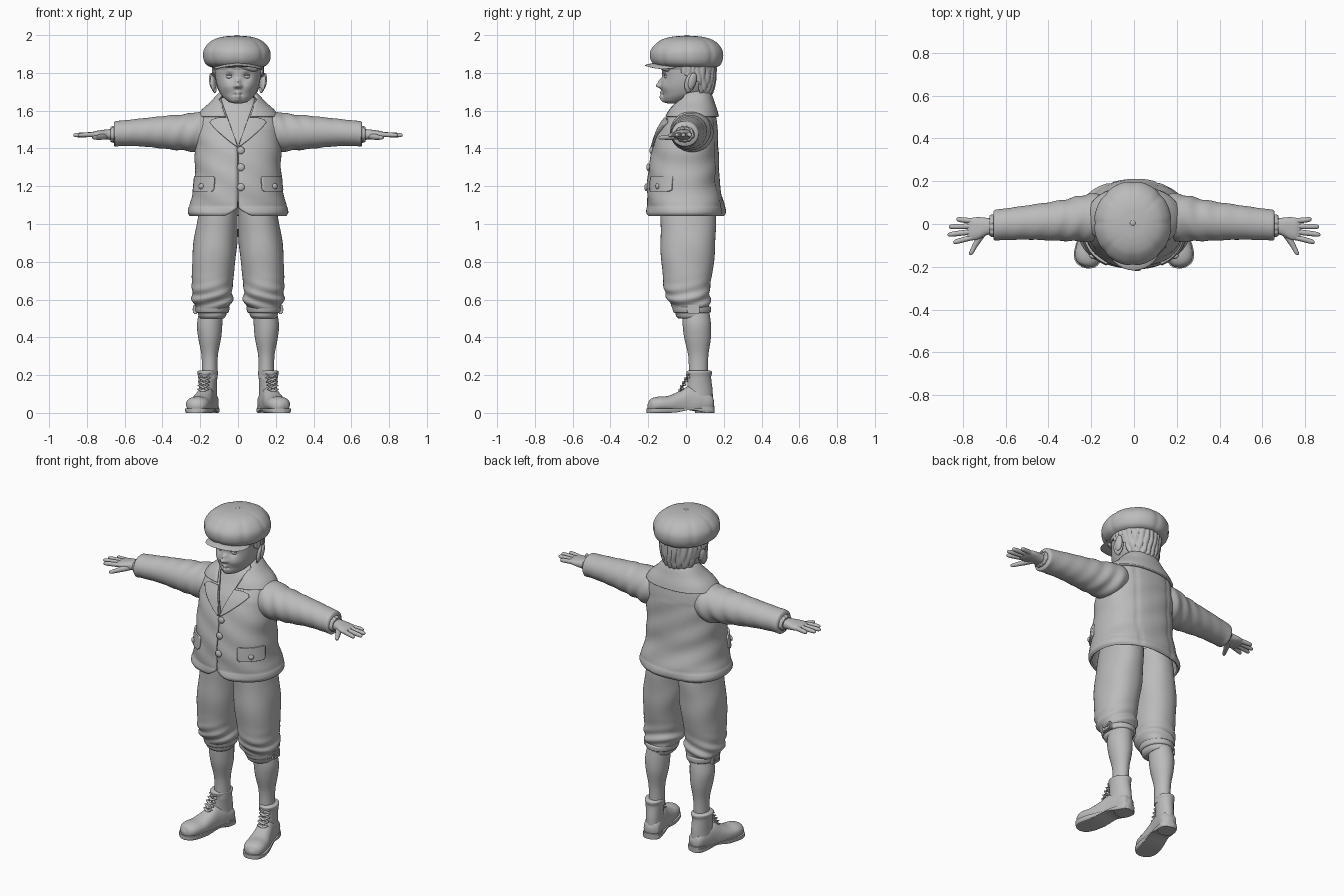
import bpy, bmesh
from math import sin, cos, asin, pi, exp, copysign
from mathutils import Vector, Matrix, Euler

if "Cube" in bpy.data.objects:
    bpy.data.objects.remove(bpy.data.objects["Cube"])

clay = bpy.data.materials.new("grey clay")
clay.use_nodes = True
clay.diffuse_color = (0.5, 0.5, 0.5, 1)
clay.node_tree.nodes["Principled BSDF"].inputs["Base Color"].default_value = (0.5, 0.5, 0.5, 1)


def finish(name, bm, mirror=False, thick=0):
    bmesh.ops.recalc_face_normals(bm, faces=bm.faces)
    mesh = bpy.data.meshes.new(name)
    bm.to_mesh(mesh)
    bm.free()
    obj = bpy.data.objects.new(name, mesh)
    bpy.context.collection.objects.link(obj)
    mesh.materials.append(clay)
    bpy.ops.object.select_all(action="DESELECT")
    obj.select_set(True)
    bpy.context.view_layer.objects.active = obj
    bpy.ops.object.shade_smooth_by_angle(angle=0.9)
    if thick:
        solid = obj.modifiers.new("thickness", "SOLIDIFY")
        solid.thickness, solid.offset = thick, 0
    if mirror:
        obj.modifiers.new("mirror", "MIRROR").use_clip = False
    return obj


def sample(rows, i, f):
    """Smooth section between row i and i + 1: station, centre a, centre b, radius a, radius b."""
    p, q = rows[i], rows[i + 1]
    before, after = rows[max(i - 1, 0)], rows[min(i + 2, len(rows) - 1)]
    span = q[0] - p[0]
    out = [p[0] + span * f]
    for k in range(1, 5):
        m = (q[k] - before[k]) / (q[0] - before[0]) * span
        n = (after[k] - p[k]) / (after[0] - p[0]) * span
        d = q[k] - p[k]
        out.append(p[k] + f * m + f * f * (3 * d - 2 * m - n) + f ** 3 * (m + n - 2 * d))
    return out


def section(rows, s):
    i = max([k for k in range(len(rows) - 1) if rows[k][0] <= s] or [0])
    return sample(rows, i, (s - rows[i][0]) / (rows[i + 1][0] - rows[i][0]))


def rim(sec, t, power, offset=0):
    """Point on a rounded cross-section; t = 0 points to the front."""
    bend = lambda v: copysign(abs(v) ** (2 / power), v)
    return sec[1] + (sec[3] + offset) * bend(sin(t)), sec[2] - (sec[4] + offset) * bend(cos(t))


def grid(bm, lines, closed):
    rings = [[bm.verts.new(p) for p in line] for line in lines]
    for low, high in zip(rings, rings[1:]):
        for j in range(len(low) - (not closed)):
            k = (j + 1) % len(low)
            bm.faces.new((low[j], low[k], high[k], high[j]))
    return rings


def loft(name, rows, axis="Z", power=2, sides=48, steps=8, gap=None, shape=None, mirror=False, thick=0):
    lines = []
    for n in range((len(rows) - 1) * steps + 1):
        i = min(n // steps, len(rows) - 2)
        sec = sample(rows, i, n / steps - i)
        g = gap(sec[0]) if gap else 0
        line = []
        for j in range(sides + bool(gap)):
            a, b = rim(sec, g + (2 * pi - 2 * g) * j / sides, power)
            p = Vector({"Z": (a, b, sec[0]), "X": (sec[0], a, b), "Y": (a, sec[0], b)}[axis])
            line.append(shape(p) if shape else p)
        lines.append(line)
    bm = bmesh.new()
    rings = grid(bm, lines, not gap)
    if not gap:
        bm.faces.new(rings[0])
        bm.faces.new(rings[-1])
    return finish(name, bm, mirror, thick)


def ball(name, centre, size, turn=(0, 0, 0), mirror=False):
    bm = bmesh.new()
    bmesh.ops.create_uvsphere(bm, u_segments=32, v_segments=20, radius=1,
                              matrix=Matrix.LocRotScale(Vector(centre), Euler(turn), Vector(size)))
    return finish(name, bm, mirror)


# Jacket body, open in a V over the chest
torso = [(1.045, 0, 0, .25, .195), (1.06, 0, 0, .258, .203), (1.09, 0, 0, .252, .2),
         (1.2, 0, -.013, .23, .187), (1.3, 0, -.01, .222, .18), (1.4, 0, -.003, .222, .168),
         (1.5, 0, .012, .218, .15), (1.57, 0, .028, .2, .125), (1.62, 0, .035, .16, .105), (1.67, 0, .045, .1, .08)]
FULL = 2.3


def angle(x, z):
    return asin(min(1, (max(x, 0) / section(torso, z)[3]) ** (FULL / 2)))


def opening(z):
    return angle(max(.003, (z - 1.41) * .36, 25 * max(0, 1.1 - z) ** 2), min(z, 1.67))


def tailor(p):
    if p.y > 0:
        p.y -= .005 * exp(-((abs(p.x) - .11) / .008) ** 2)
    dent = .004 * exp(-((p.z - 1.095) / .006) ** 2) + .003 * sin(p.z * 45 + p.x * 25) * (p.z < 1.5)
    return Vector((p.x * (1 - dent * 4), p.y * (1 - dent * 4), p.z))


loft("jacket_body", torso, power=FULL, sides=96, gap=opening, shape=tailor, thick=.012)
loft("shirt", [(z, a, b, c - .018, d - .018) for z, a, b, c, d in torso[4:]], power=FULL)


def patch(name, rows, lift=.009, thick=.012):
    """Cloth piece lying on the jacket: rows of height, inner angle, outer angle."""
    lines = []
    for (z, a, b), (zz, aa, bb) in zip(rows, rows[1:]):
        for f in [k / 6 for k in range(7)]:
            h, lo, hi = z + (zz - z) * f, a + (aa - a) * f, b + (bb - b) * f
            sec = section(torso, h)
            lines.append([(*rim(sec, lo + (hi - lo) * k / 16, FULL, lift), h) for k in range(17)])
    bm = bmesh.new()
    grid(bm, lines, False)
    bmesh.ops.remove_doubles(bm, verts=bm.verts, dist=1e-5)
    return finish(name, bm, True, thick)


# Lapels, collar, pocket flaps and buttons
lapel = [(1.41, .002, .006), (1.47, .02, .08), (1.535, .043, .14), (1.55, .048, .13), (1.56, .052, .1)]
patch("lapels", [(z, angle(a, z), angle(b, z)) for z, a, b in lapel], .012)
loft("collar", [(1.568, 0, .03, .212, .138), (1.6, 0, .034, .188, .126), (1.64, 0, .041, .143, .105),
                (1.685, 0, .05, .102, .08), (1.695, 0, .05, .088, .068), (1.7, 0, .05, .074, .058)],
     power=FULL, gap=lambda z: opening(min(z, 1.66)) + .02, thick=.013)
patch("pocket_flaps", [(1.172, .55, 1.2), (1.18, .5, 1.3), (1.245, .5, 1.33), (1.252, .53, 1.3)])
for z in (1.39, 1.3, 1.195):
    ball("front_button", (.015, section(torso, z)[2] - section(torso, z)[4] - .01, z), (.02, .01, .02))
ball("pocket_buttons", (*rim(section(torso, 1.2), .87, FULL, .017), 1.2), (.015, .009, .015), (0, 0, .5), True)


# Sleeves with soft folds
def sleeve_fold(p):
    fade = .35 + exp(-((p.x - .27) / .1) ** 2)
    k = 1 + .022 * fade * sin(p.x * 75 + p.z * 28 + p.y * 18)
    return Vector((p.x, p.y * k, 1.485 + (p.z - 1.485) * k))


loft("sleeves", [(.12, .03, 1.49, .1, .09), (.2, .03, 1.487, .113, .108), (.26, .024, 1.485, .105, .099),
                 (.36, .015, 1.485, .093, .09), (.5, .007, 1.485, .08, .075), (.62, -.003, 1.48, .073, .067),
                 (.65, -.005, 1.477, .071, .067), (.656, -.005, 1.477, .066, .062)],
     "X", sides=64, steps=12, shape=sleeve_fold, mirror=True)
loft("shirt_cuffs", [(.63, -.008, 1.475, .05, .04), (.665, -.008, 1.475, .053, .042), (.675, -.008, 1.475, .047, .036)],
     "X", mirror=True, shape=lambda p: p + Vector((0, 0, .003 * sin(p.y * 250))))

# Hands
loft("palms", [(.64, -.008, 1.473, .036, .03), (.69, -.012, 1.474, .041, .027), (.73, -.02, 1.474, .052, .022),
               (.76, -.024, 1.474, .052, .017), (.778, -.026, 1.473, .044, .01)], "X", 2.4, mirror=True)
for label, x, y, tip, end in (("little", .755, .014, .83, .022), ("ring", .765, -.011, .866, -.013),
                              ("middle", .765, -.037, .872, -.05), ("index", .755, -.062, .845, -.086)):
    loft(label + "_fingers", [(x + (tip - x) * f, y + (end - y) * f, 1.474 - .004 * f, r, r)
                              for f, r in ((0, .013), (.5, .0125), (.85, .011), (.97, .007), (1, .002))],
         "X", sides=20, steps=4, mirror=True)
loft("thumbs", [(-.02, .695, 1.468, .025, .018), (-.065, .722, 1.462, .019, .016), (-.11, .748, 1.458, .013, .012),
                (-.138, .762, 1.457, .01, .009), (-.146, .766, 1.457, .003, .003)], "Y", sides=24, mirror=True)


# Knee breeches, gathered below the knee
def breeches_fold(p):
    low = exp(-((p.z - .59) / .07) ** 2)
    k = 1 + .05 * low * sin(p.z * 95 + p.x * 30 - p.y * 22) + .012 * sin(p.z * 28 + p.y * 25)
    return Vector((.135 + (p.x - .135) * k, .02 + (p.y - .02) * k, p.z))


loft("breeches", [(.5, .137, .035, .062, .075), (.512, .137, .034, .072, .086), (.545, .137, .03, .08, .093),
                  (.585, .135, .02, .106, .107), (.65, .137, .005, .107, .12), (.75, .132, .008, .111, .134),
                  (.88, .122, .01, .117, .144), (1.0, .11, .012, .108, .147), (1.12, .1, .01, .1, .14)],
     power=2.2, sides=64, steps=12, shape=breeches_fold, mirror=True)
loft("knee_straps", [(.53, .137, .032, .083, .093), (.535, .137, .032, .088, .099),
                     (.558, .137, .03, .092, .102), (.563, .137, .03, .088, .098)], mirror=True)
for label, size in (("buckles", (.012, .032, .024)), ("buckle_pins", (.017, .022, .009))):
    bm = bmesh.new()
    bmesh.ops.create_cube(bm, size=2, matrix=Matrix.LocRotScale(Vector((.225, .04, .548)), None, Vector(size)))
    bmesh.ops.bevel(bm, geom=bm.edges[:], offset=.004, segments=2, affect="EDGES")
    finish(label, bm, True)
loft("socks", [(.18, .15, .065, .042, .05), (.3, .15, .065, .043, .053), (.4, .15, .061, .061, .071),
               (.47, .15, .057, .067, .075), (.56, .14, .05, .06, .07)], mirror=True)


# Boots, toes turned out
def place(p, low=-1, high=1):
    p.z = min(max(p.z, low), high)
    return Matrix.Rotation(.25, 3, "Z") @ p + Vector((.16, .07, 0))


foot = [(.078, 0, .05, .015, .02), (.062, 0, .055, .043, .045), (0, 0, .06, .05, .07), (-.06, 0, .055, .05, .085),
        (-.11, 0, .05, .055, .064), (-.17, 0, .045, .062, .045), (-.23, 0, .045, .06, .04),
        (-.265, 0, .04, .042, .032), (-.28, 0, .035, .012, .012)]
loft("boot_uppers", foot, "Y", 2.2, mirror=True, shape=lambda p: place(p, .018))
loft("boot_soles", [(s * 1.015, a, .02, c + .005, .04) for s, a, b, c, d in foot], "Y", 2.4, mirror=True,
     shape=lambda p: place(p, .016 * exp(-((p.y + .06) / .06) ** 2), .024))
loft("boot_heels", [(0, 0, .03, .048, .05), (.035, 0, .03, .05, .052)], power=2.6, mirror=True, shape=place)
loft("boot_shafts", [(.04, 0, .005, .048, .07), (.12, 0, .004, .046, .068), (.19, 0, 0, .05, .064),
                     (.212, 0, 0, .054, .069), (.22, 0, 0, .053, .067), (.225, 0, 0, .044, .056)],
     mirror=True, shape=place)
for k in range(5):
    spot = place(Vector((0, -.062 - .011 * k + .003 * (k > 3), .195 - .02 * k)))
    for lean in (-.35, .35):
        ball("lace", spot, (.034, .008, .005), (.6, lean, .25), True)

# Head and neck, with the face modelled by soft pushes
bumps = [((0, -.135, 1.733), .015, -.03), ((0, -.13, 1.757), .013, -.015), ((.014, -.13, 1.728), .009, -.009),
         ((.045, -.12, 1.782), .021, .013), ((.045, -.12, 1.81), .02, -.005), ((.055, -.1, 1.725), .03, -.008),
         ((0, -.125, 1.694), .014, -.013), ((0, -.12, 1.676), .013, -.015), ((.016, -.125, 1.684), .007, .007),
         ((0, -.125, 1.684), .008, .006), ((0, -.11, 1.655), .016, -.014)]


def face(p):
    push = 0
    for (x, y, z), r, amount in bumps:
        for side in ((x, -x) if x else (0,)):
            push += amount * exp(-((p.x - side) ** 2 + (p.z - z) ** 2) / r ** 2) * (p.y < -.02)
    return p + Vector((0, push, 0))


loft("head", [(1.638, 0, -.065, .02, .025), (1.645, 0, -.06, .045, .05), (1.665, 0, -.035, .072, .086),
              (1.69, 0, -.01, .093, .113), (1.73, 0, .002, .11, .13), (1.78, 0, .01, .12, .137),
              (1.84, 0, .012, .123, .138), (1.9, 0, .01, .11, .12), (1.94, 0, .01, .06, .07)],
     power=2.15, sides=144, steps=14, shape=face)
ball("eyes", (.045, -.1, 1.78), (.022, .015, .012), (0, 0, .25), True)
ball("eyelids", (.045, -.103, 1.789), (.025, .013, .005), (0, .08, .3), True)
loft("neck", [(1.55, 0, .03, .075, .075), (1.62, 0, .03, .064, .066), (1.72, 0, .03, .07, .07)])
loft("shirt_collar", [(1.575, 0, .025, .085, .085), (1.605, 0, .027, .076, .08),
                      (1.628, 0, .028, .072, .075), (1.634, 0, .028, .066, .069)])
for label, place_at, size in (("ears", (.13, .022, 1.748), (.013, .03, .052)),
                              ("ear_rims", (.139, .034, 1.757), (.012, .022, .045)),
                              ("ear_lobes", (.124, .012, 1.71), (.01, .013, .016))):
    ball(label, place_at, size, (-.2, .15, .35), True)

# Hair below the cap
streak = lambda p: p + Vector((.0025 * sin(p.y * 260 + p.z * 30), .003 * sin(p.x * 230 + p.z * 25), 0))
loft("hair", [(1.662, 0, .045, .072, .07), (1.7, 0, .03, .103, .108), (1.75, 0, .018, .122, .132),
              (1.8, 0, .016, .129, .138), (1.86, 0, .015, .13, .138)], sides=128,
     gap=lambda z: 1.95 if z < 1.75 else 1.95 - .65 * min(1, (z - 1.75) / .05), shape=streak, thick=.012)
ball("fringe", (.05, -.112, 1.832), (.06, .02, .02), (0, .25, .35))


# Flat cap with panel seams, peak and top button
def panels(p):
    flat = Vector((p.x, p.y - .005))
    around = flat.angle_signed(Vector((0, 1))) if flat.length > .001 else 0
    k = 1 - .022 * abs(cos(4 * around)) ** 12
    return Vector((p.x * k - .006, p.y * k, p.z - .07 * p.x * (p.z > 1.9) * (2 - p.z)))


loft("cap_crown", [(1.825, 0, .015, .115, .13), (1.835, 0, .01, .15, .165), (1.855, 0, .005, .172, .187),
                   (1.89, 0, .003, .181, .197), (1.925, 0, .003, .175, .19), (1.96, 0, .005, .148, .16),
                   (1.98, 0, .005, .115, .125), (1.993, 0, .005, .065, .07), (1.997, 0, .005, .01, .01)],
     sides=128, shape=panels)
loft("cap_band", [(1.815, 0, .012, .131, .142), (1.83, 0, .012, .136, .147), (1.87, 0, .012, .138, .15)])
peak = ball("cap_peak", (0, -.09, 1.852), (.128, .128, .011), (.1, 0, 0))
for vert in peak.data.vertices:
    vert.co.z -= 1.8 * vert.co.x ** 2
ball("cap_button", (-.006, .005, 1.995), (.013, .013, .006))
